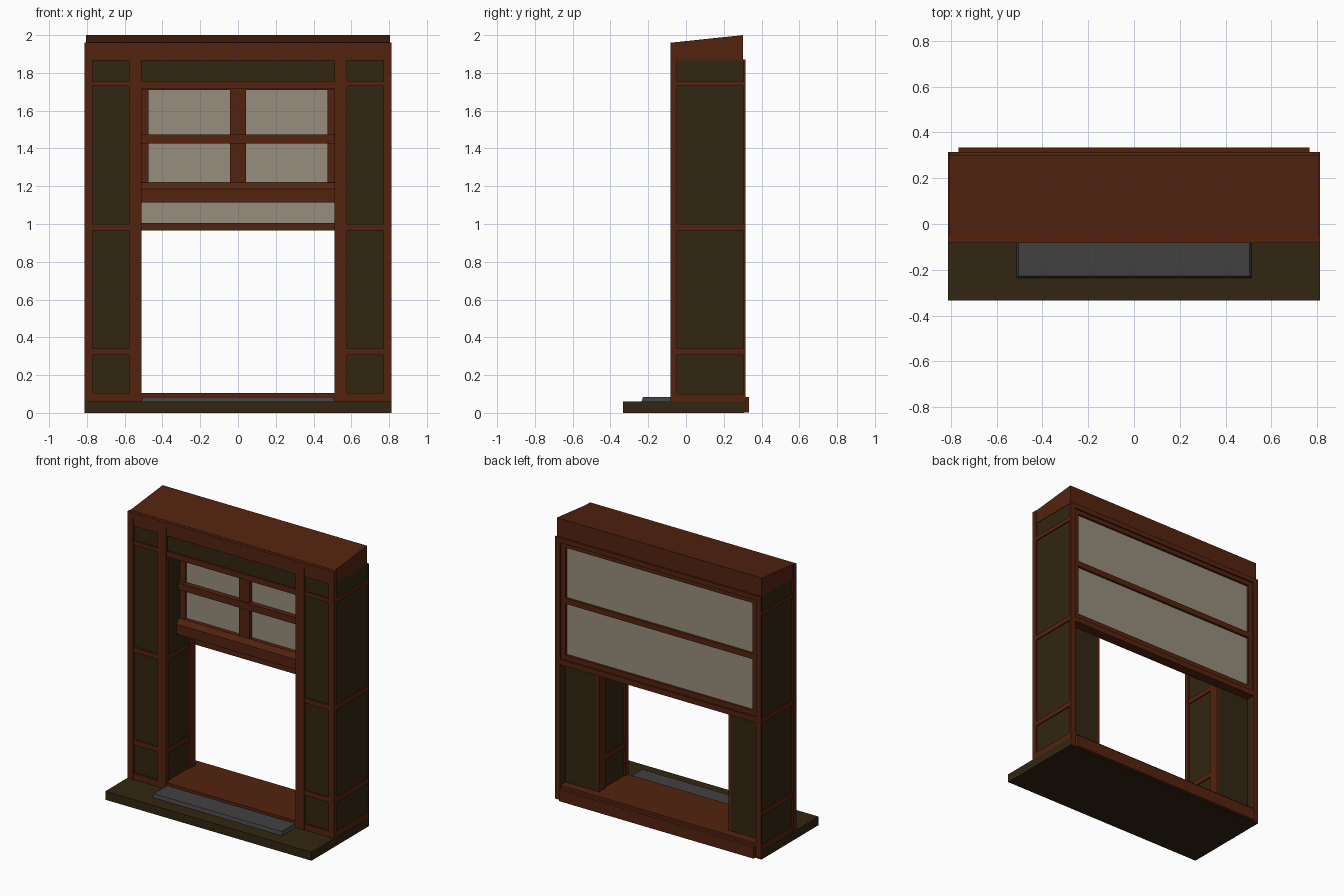
import bpy, bmesh

if "Cube" in bpy.data.objects:
    bpy.data.objects.remove(bpy.data.objects["Cube"])


def mat(name, r, g, b):
    m = bpy.data.materials.new(name)
    m.diffuse_color = (r, g, b, 1)
    m.use_nodes = True
    m.node_tree.nodes["Principled BSDF"].inputs["Base Color"].default_value = m.diffuse_color
    return m


WOOD = mat("red_brown_wood", 0.088, 0.0165, 0.0048)
PANEL = mat("dark_olive_panel", 0.031, 0.019, 0.0058)
STONE = mat("grey_slab", 0.053, 0.053, 0.053)
GLASS = mat("frosted_glass", 0.31, 0.27, 0.205)


def prism(name, profile, x0, x1, m, taper=0.0):
    """Extrude a (y, z) profile along x."""
    bm = bmesh.new()
    a = [bm.verts.new((x0, y, z)) for y, z in profile]
    b = [bm.verts.new((x1, y, z)) for y, z in profile]
    n = len(profile)
    bm.faces.new(a)
    bm.faces.new(b[::-1])
    for i in range(n):
        bm.faces.new((a[i], b[i], b[(i + 1) % n], a[(i + 1) % n]))
    if taper:
        top = max(z for _, z in profile)
        for v in bm.verts:
            if v.co.z > top - 1e-5:
                v.co.x -= taper if v.co.x > 0 else -taper
    bmesh.ops.recalc_face_normals(bm, faces=bm.faces)
    me = bpy.data.meshes.new(name)
    bm.to_mesh(me)
    bm.free()
    me.materials.append(m)
    ob = bpy.data.objects.new(name, me)
    bpy.context.collection.objects.link(ob)
    return ob


def box(name, x, y, z, m):
    return prism(name, [(y[0], z[0]), (y[1], z[0]), (y[1], z[1]), (y[0], z[1])], x[0], x[1], m)


def pair(name, x, y, z, m):
    box(name + "_right", x, y, z, m)
    box(name + "_left", (-x[1], -x[0]), y, z, m)


# base slab, grey step, floor and back lip
box("base_slab", (-.813, .813), (-.333, .308), (0, .06), PANEL)
prism("grey_step", [(-.235, .06), (-.06, .06), (-.06, .085), (-.228, .085)], -.512, .512, STONE, .008)
box("floor", (-.78, .78), (-.078, .31), (.06, .105), WOOD)
box("back_lip", (-.767, .767), (.30, .333), (0.002, .085), WOOD)

# side columns: dark core and outer side panel
pair("column_core", (.52, .79), (-.068, .25), (.06, 1.87), PANEL)
pair("side_panel", (.775, .803), (-.068, .306), (.06, 1.87), PANEL)

# upright posts
pair("front_outer_post", (.77, .813), (-.082, -.047), (.06, 1.96), WOOD)
pair("front_inner_post", (.51, .578), (-.082, -.047), (.06, 1.925), WOOD)
pair("inner_wall_back_stile", (.51, .53), (.18, .251), (.06, 1.75), WOOD)
pair("back_post", (.772, .813), (.304, .315), (0.002, 1.87), WOOD)

# horizontal rails around the columns
for i, (z0, z1) in enumerate([(.06, .10), (.306, .342), (.966, 1.0), (1.73, 1.758)]):
    pair(f"front_rail_{i}", (.57, .78), (-.079, -.06), (z0, z1), WOOD)
    pair(f"side_rail_{i}", (.79, .811), (-.05, .306), (z0, z1), WOOD)
    pair(f"inner_rail_{i}", (.512, .53), (-.05, .2), (z0, z1), WOOD)

# lintel and sloping roof
box("lintel_panel", (-.515, .515), (-.068, -.045), (1.75, 1.87), PANEL)
box("lintel_rail", (-.515, .515), (-.079, -.04), (1.716, 1.756), WOOD)
box("top_fascia", (-.775, .775), (-.079, -.045), (1.865, 1.925), WOOD)
box("top_rail", (-.775, .775), (-.082, -.045), (1.92, 1.96), WOOD)
prism("roof", [(-.06, 1.865), (.302, 1.865), (.302, 2.0), (-.06, 1.962)], -.806, .806, WOOD)

# inner sash window
box("sash_glass", (-.5, .5), (.098, .108), (1.18, 1.75), GLASS)
pair("sash_stile", (.475, .515), (.085, .12), (1.13, 1.87), WOOD)
box("sash_mullion", (-.042, .042), (.07, .12), (1.13, 1.75), WOOD)
box("sash_head", (-.515, .515), (.07, .12), (1.71, 1.87), WOOD)
box("sash_middle_rail", (-.515, .515), (.06, .12), (1.427, 1.475), WOOD)
prism("sash_bottom_rail", [(.045, 1.115), (.12, 1.115), (.12, 1.22), (.07, 1.22), (.045, 1.185)],
      -.515, .515, WOOD)

# back window: glass, inner frame and raised rim
box("back_glass", (-.78, .78), (.27, .288), (1.0, 1.84), GLASS)
pair("back_frame_stile", (.738, .79), (.28, .304), (1.0, 1.87), WOOD)
box("back_frame_top", (-.78, .78), (.28, .304), (1.805, 1.87), WOOD)
box("back_frame_bottom", (-.78, .78), (.28, .304), (.99, 1.04), WOOD)
box("back_frame_divider", (-.75, .75), (.28, .304), (1.405, 1.445), WOOD)
box("back_rim_top", (-.78, .78), (.30, .315), (1.835, 1.87), WOOD)
box("back_rim_bottom", (-.78, .78), (.245, .315), (.966, 1.004), WOOD)
